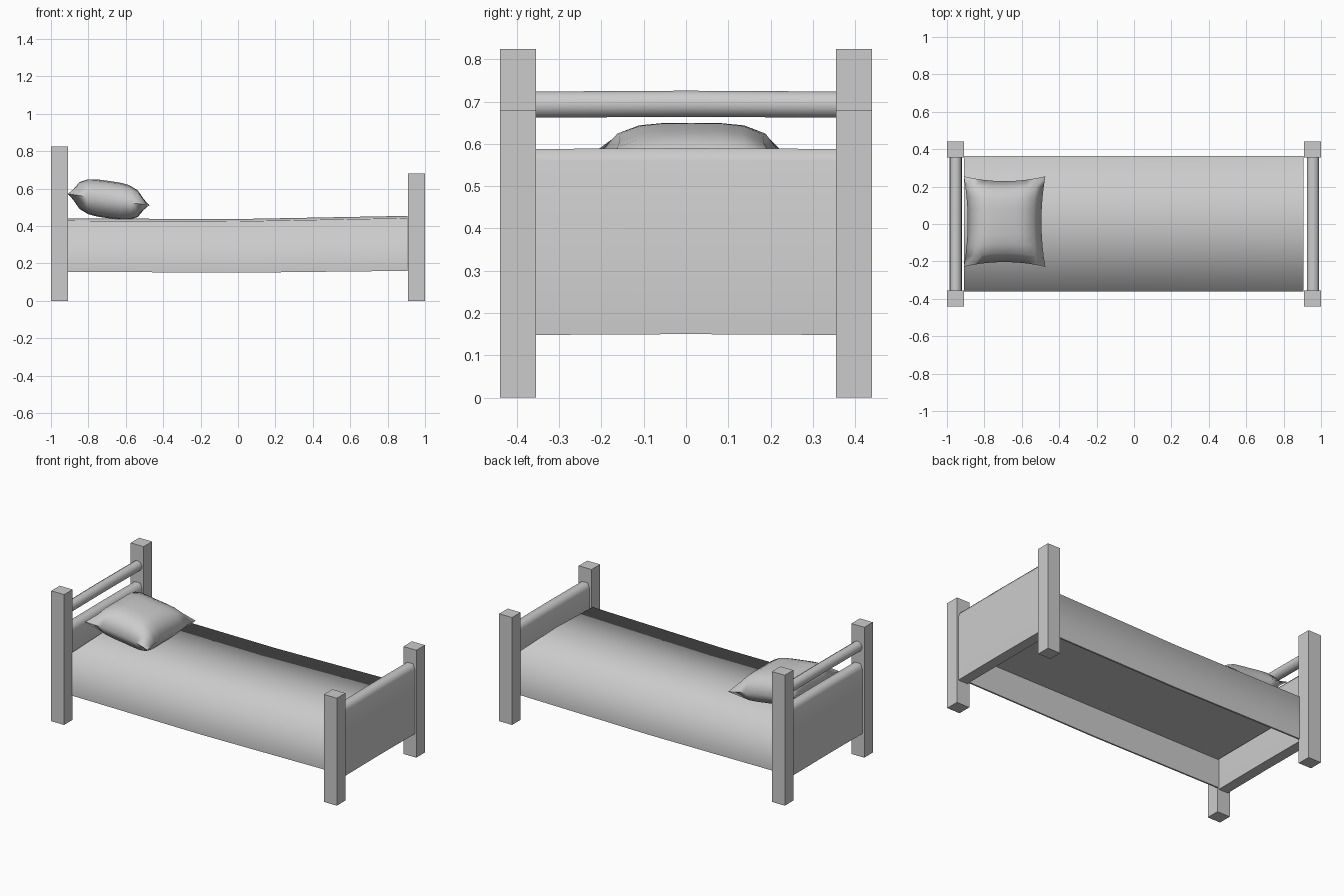
import bpy, bmesh, math

default = bpy.data.objects.get("Cube")
if default:
    bpy.data.objects.remove(default, do_unlink=True)

# One plain grey for every part
grey = bpy.data.materials.new("plain_grey")
grey.use_nodes = True
grey.diffuse_color = (0.6, 0.6, 0.6, 1)
grey.node_tree.nodes["Principled BSDF"].inputs["Base Color"].default_value = (0.6, 0.6, 0.6, 1)


def finish(name, bm, smooth_angle=None):
    bmesh.ops.recalc_face_normals(bm, faces=bm.faces)
    mesh = bpy.data.meshes.new(name)
    bm.to_mesh(mesh)
    bm.free()
    mesh.materials.append(grey)
    obj = bpy.data.objects.new(name, mesh)
    bpy.context.collection.objects.link(obj)
    if smooth_angle:
        mesh.shade_smooth()
        mesh.set_sharp_from_angle(angle=math.radians(smooth_angle))
    return obj


def box(name, x, y, z):
    bm = bmesh.new()
    bmesh.ops.create_cube(bm, size=1)
    for v in bm.verts:
        for i, (lo, hi) in enumerate((x, y, z)):
            v.co[i] = lo if v.co[i] < 0 else hi
    return finish(name, bm)


def loft(rings, smooth_sides=()):
    """Bridge matching closed rings and cap both ends."""
    bm = bmesh.new()
    rows = [[bm.verts.new(p) for p in ring] for ring in rings]
    n = len(rows[0])
    for a, b in zip(rows, rows[1:]):
        for i in range(n):
            j = (i + 1) % n
            face = bm.faces.new((a[i], a[j], b[j], b[i]))
            face.smooth = i in smooth_sides
    bm.faces.new(rows[0])
    bm.faces.new(rows[-1])
    return bm


# Corner posts, taller at the head
for end, sx, height in (("head", -1, 0.825), ("foot", 1, 0.68)):
    for side, sy in (("front", -1), ("back", 1)):
        box(f"{end}_{side}_post", sorted((sx, sx * 0.91)),
            sorted((sy * 0.355, sy * 0.44)), (0, height))

# End panels with softened top edges, bowed very slightly
for end, cx in (("head", -0.953), ("foot", 0.957)):
    outline = [(-0.033, 0.15), (0.033, 0.15), (0.033, 0.56), (0.02, 0.59),
               (-0.02, 0.59), (-0.033, 0.56)]
    rings = [[(cx + x, y, z + bow) for x, z in outline]
             for y, bow in ((-0.36, -0.002), (0, 0), (0.36, -0.002))]
    finish(f"{end}_panel", loft(rings), 80)

# Rounded rail above the head panel
rings = [[(-0.953 + 0.032 * math.cos(a), y, z + 0.032 * math.sin(a))
          for a in (math.tau * (i + 0.5) / 12 for i in range(12))]
         for y, z in ((-0.36, 0.693), (0, 0.695), (0.36, 0.693))]
finish("head_rail", loft(rings), 60)

# Mattress and draped sides, hollow underneath
rings = []
for x, top, low in ((-0.91, 0.44, 0.155), (0, 0.437, 0.15), (0.905, 0.454, 0.16)):
    rings.append([(x, y, z) for y, z in (
        (-0.36, low), (-0.36, top - 0.012), (0, top), (0.363, top - 0.012), (0.363, low),
        (0.352, low), (0.352, 0.335), (-0.35, 0.335), (-0.35, low))])
finish("mattress", loft(rings, smooth_sides=range(4)))

# Pillow: two puffed sheets joined along a seam, with pulled-out corners
bm = bmesh.new()
for puff in (1, -1):
    sheet = bmesh.ops.create_grid(bm, x_segments=8, y_segments=8, size=1)["verts"]
    for v in sheet:
        u, w = v.co.x, v.co.y
        u, w = (math.copysign(abs(t) ** 0.85, t) for t in (u, w))
        full = max(0, (1 - u ** 4) * (1 - w ** 4)) ** 0.7
        x = u * (0.197 + 0.021 * w * w)
        y = w * (0.216 + 0.026 * u * u)
        v.co = (-0.692 + x, 0.013 + y, 0.541 - 0.14 * x + puff * 0.1 * full)
bmesh.ops.remove_doubles(bm, verts=bm.verts, dist=0.0005)
finish("pillow", bm, 75)
